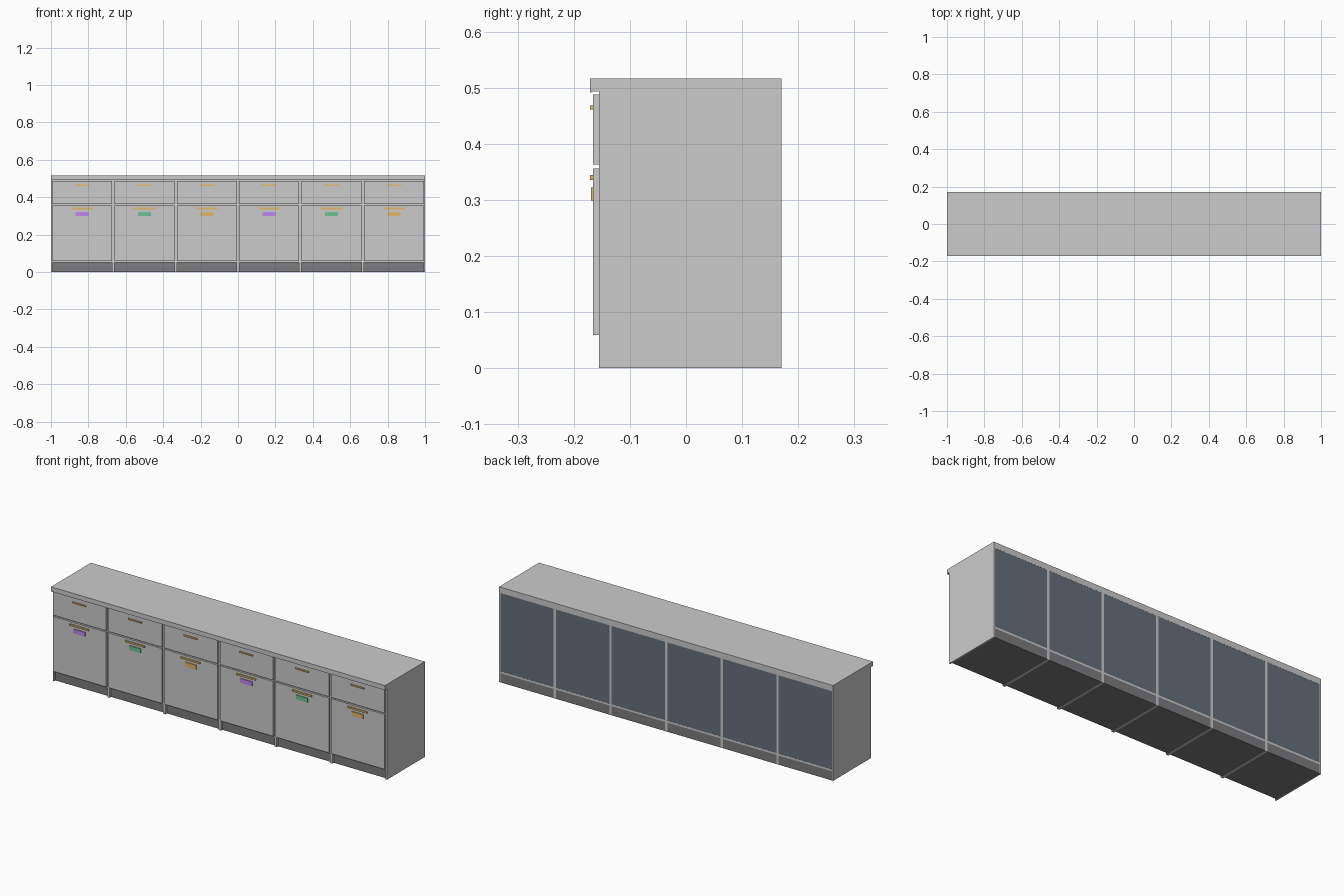
import bpy

if "Cube" in bpy.data.objects:
    bpy.data.objects.remove(bpy.data.objects["Cube"])


def material(name, rgb):
    m = bpy.data.materials.new(name)
    m.diffuse_color = (*rgb, 1)
    m.use_nodes = True
    m.node_tree.nodes["Principled BSDF"].inputs["Base Color"].default_value = m.diffuse_color
    return m


def box(name, x, y, z, mat=None):
    """Box from (min, max) ranges on each axis."""
    bpy.ops.mesh.primitive_cube_add(size=1)
    o = bpy.context.object
    o.name = name
    o.location = [(r[0] + r[1]) / 2 for r in (x, y, z)]
    o.scale = [r[1] - r[0] for r in (x, y, z)]
    bpy.ops.object.transform_apply(location=True, rotation=True, scale=True)
    if mat:
        o.data.materials.append(mat)
    return o


DARK = material("plinth_grey", (0.2, 0.2, 0.21))
SLATE = material("back_slate", (0.13, 0.16, 0.2))
GOLD = material("handle_gold", (0.75, 0.48, 0.15))
PURPLE = material("tag_purple", (0.52, 0.25, 0.85))
GREEN = material("tag_green", (0.15, 0.55, 0.3))

BAYS = 6
W = 2 / BAYS
FRONT, BACK = -0.155, 0.17
T = 0.007

# Worktop with a thin front lip
box("worktop", (-1, 1), (-0.168, BACK), (0.493, 0.516))
box("worktop_front_lip", (-1, 1), (-0.171, -0.168), (0.491, 0.516))

for i in range(BAYS):
    cx = -1 + W * (i + 0.5)
    x0, x1 = cx - W / 2, cx + W / 2
    inner = (x0 + T, x1 - T)

    # Carcass
    box("left_side_panel", (x0, x0 + T), (FRONT, BACK), (0, 0.493))
    box("right_side_panel", (x1 - T, x1), (FRONT, BACK), (0, 0.493))
    box("bottom_panel", inner, (FRONT, BACK), (0.05, 0.06))
    box("top_panel", inner, (FRONT, BACK), (0.484, 0.493))
    box("drawer_shelf", inner, (FRONT, 0.164), (0.355, 0.364))
    box("plinth", inner, (-0.143, BACK), (0.0005, 0.05), DARK)
    box("back_panel", inner, (0.164, 0.1695), (0.06, 0.484), SLATE)

    # Door and drawer fronts
    face = (cx - 0.16, cx + 0.16)
    box("door", face, (-0.1655, FRONT), (0.059, 0.356))
    box("drawer_front", face, (-0.1655, FRONT), (0.363, 0.488))

    # Handles and coloured tag
    box("drawer_handle", (cx - 0.04, cx + 0.04), (-0.171, -0.1655), (0.461, 0.468), GOLD)
    box("door_handle", (cx - 0.058, cx + 0.058), (-0.171, -0.1655), (0.335, 0.344), GOLD)
    box("door_tag", (cx - 0.035, cx + 0.035), (-0.1695, -0.1655), (0.299, 0.322),
        (PURPLE, GREEN, GOLD)[i % 3])
